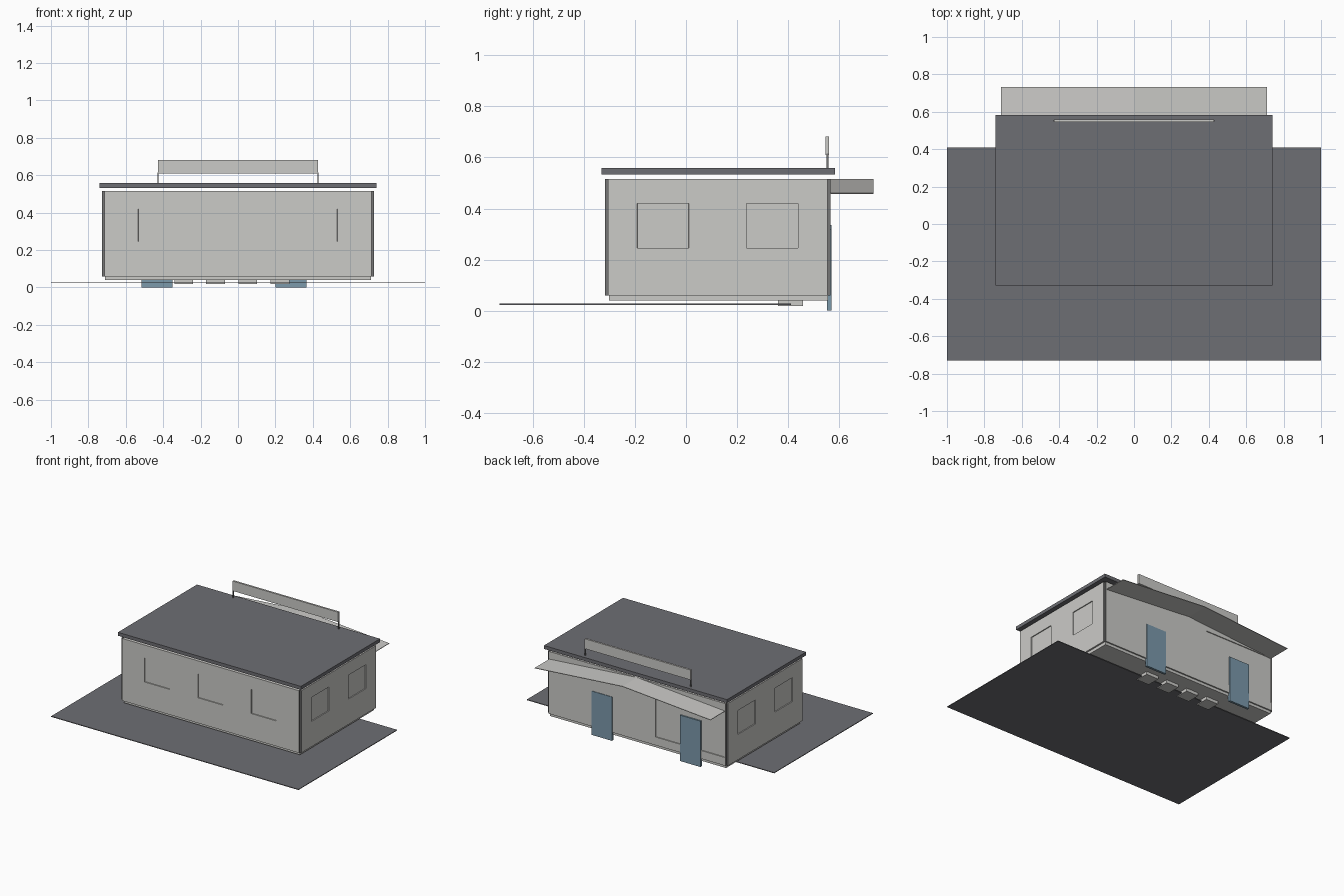
import bpy, bmesh
from mathutils import Vector

if "Cube" in bpy.data.objects:
    bpy.data.objects.remove(bpy.data.objects["Cube"])


def material(name, rgb):
    mat = bpy.data.materials.new(name)
    mat.use_nodes = True
    mat.diffuse_color = (*rgb, 1)
    mat.node_tree.nodes["Principled BSDF"].inputs["Base Color"].default_value = (*rgb, 1)
    return mat


WALL = material("pale grey", (0.6, 0.595, 0.575))
DARK = material("slate grey", (0.155, 0.156, 0.172))
TRIM = material("edge grey", (0.18, 0.18, 0.18))
DOOR = material("blue grey", (0.20, 0.32, 0.41))


def finish(name, bm, *mats):
    bmesh.ops.recalc_face_normals(bm, faces=bm.faces)
    mesh = bpy.data.meshes.new(name)
    bm.to_mesh(mesh)
    bm.free()
    for mat in mats:
        mesh.materials.append(mat)
    obj = bpy.data.objects.new(name, mesh)
    bpy.context.collection.objects.link(obj)
    return obj


def box_mesh(x, y, z):
    bm = bmesh.new()
    bmesh.ops.create_cube(bm, size=1)
    for v in bm.verts:
        v.co = [lo + (c + 0.5) * (hi - lo) for c, (lo, hi) in zip(v.co, (x, y, z))]
    return bm


def box(name, x, y, z, mat):
    return finish(name, box_mesh(x, y, z), mat)


def wall(name, x, y, z, axis, sign, openings):
    """Wall slab with shallow recessed openings (u0, u1, z0, z1) on its outer face."""
    bm = box_mesh(x, y, z)
    along = 1 - axis
    u_dir = Vector((along == 0, along == 1, 0))
    ends = (x, y)[along]
    for u0, u1, z0, z1 in openings:
        for normal, cuts in ((u_dir, (u0, u1)), (Vector((0, 0, 1)), (z0, z1))):
            for c in cuts:
                bmesh.ops.bisect_plane(bm, geom=bm.verts[:] + bm.edges[:] + bm.faces[:],
                                       plane_co=normal * c, plane_no=normal)
    bm.normal_update()
    recessed = []
    for f in bm.faces:
        c = f.calc_center_median()
        if min(abs(c[along] - e) for e in ends) < 0.0005:
            f.material_index = 1
        if f.normal[axis] * sign > 0.9 and any(
                u0 < c[along] < u1 and z0 < c.z < z1 for u0, u1, z0, z1 in openings):
            recessed.append(f)
    bmesh.ops.inset_region(bm, faces=recessed, thickness=0.001, depth=-0.006)
    return finish(name, bm, WALL, TRIM)


# Ground and building core
box("ground_slab", (-1, 1), (-0.73, 0.41), (0.023, 0.028), DARK)
box("building_core", (-0.712, 0.712), (-0.302, 0.555), (0.04, 0.513), WALL)
box("roof", (-0.74, 0.74), (-0.33, 0.583), (0.533, 0.558), DARK)

# Walls with recessed windows
HEIGHT = (0.06, 0.515)
SILL = (0.245, 0.42)
front_windows = [(c - 0.101, c + 0.101, *SILL) for c in (-0.433, 0, 0.43)]
side_windows = [(c - 0.101, c + 0.101, *SILL) for c in (-0.09, 0.338)]
wall("front_wall", (-0.715, 0.715), (-0.317, -0.305), HEIGHT, 1, -1, front_windows)
wall("back_wall", (-0.715, 0.715), (0.553, 0.565), HEIGHT, 1, 1, [(-0.708, -0.15, 0.12, 0.46)])
wall("left_wall", (0.715, 0.727), (-0.305, 0.553), HEIGHT, 0, 1, side_windows)
wall("right_wall", (-0.727, -0.715), (-0.305, 0.553), HEIGHT, 0, -1, side_windows)

# Back doors
for name, x0, top in (("left_door", 0.2, 0.32), ("right_door", -0.515, 0.335)):
    box(name, (x0, x0 + 0.165), (0.552, 0.569), (0, top), DOOR)

# Shallow gabled awning over the doors
bm = bmesh.new()
rows = [[bm.verts.new((x, y, z)) for x, z in ((-0.71, 0.458), (0, 0.513), (0.71, 0.458))]
        for y in (0.56, 0.733)]
for i in range(2):
    bm.faces.new((rows[0][i], rows[0][i + 1], rows[1][i + 1], rows[1][i]))
awning = finish("awning", bm, WALL)
solid = awning.modifiers.new("thickness", "SOLIDIFY")
solid.thickness = 0.004
solid.offset = 0

# Blank sign board on two posts
box("sign_board", (-0.427, 0.427), (0.546, 0.56), (0.61, 0.682), WALL)
for name, x in (("left_sign_post", 0.424), ("right_sign_post", -0.43)):
    box(name, (x, x + 0.006), (0.549, 0.557), (0.555, 0.615), TRIM)

# Small slabs under the floor
for i, x in enumerate((-0.29, -0.12, 0.052, 0.225)):
    box(f"floor_support_{i + 1}", (x - 0.05, x + 0.05), (0.36, 0.458), (0.018, 0.041), WALL)
